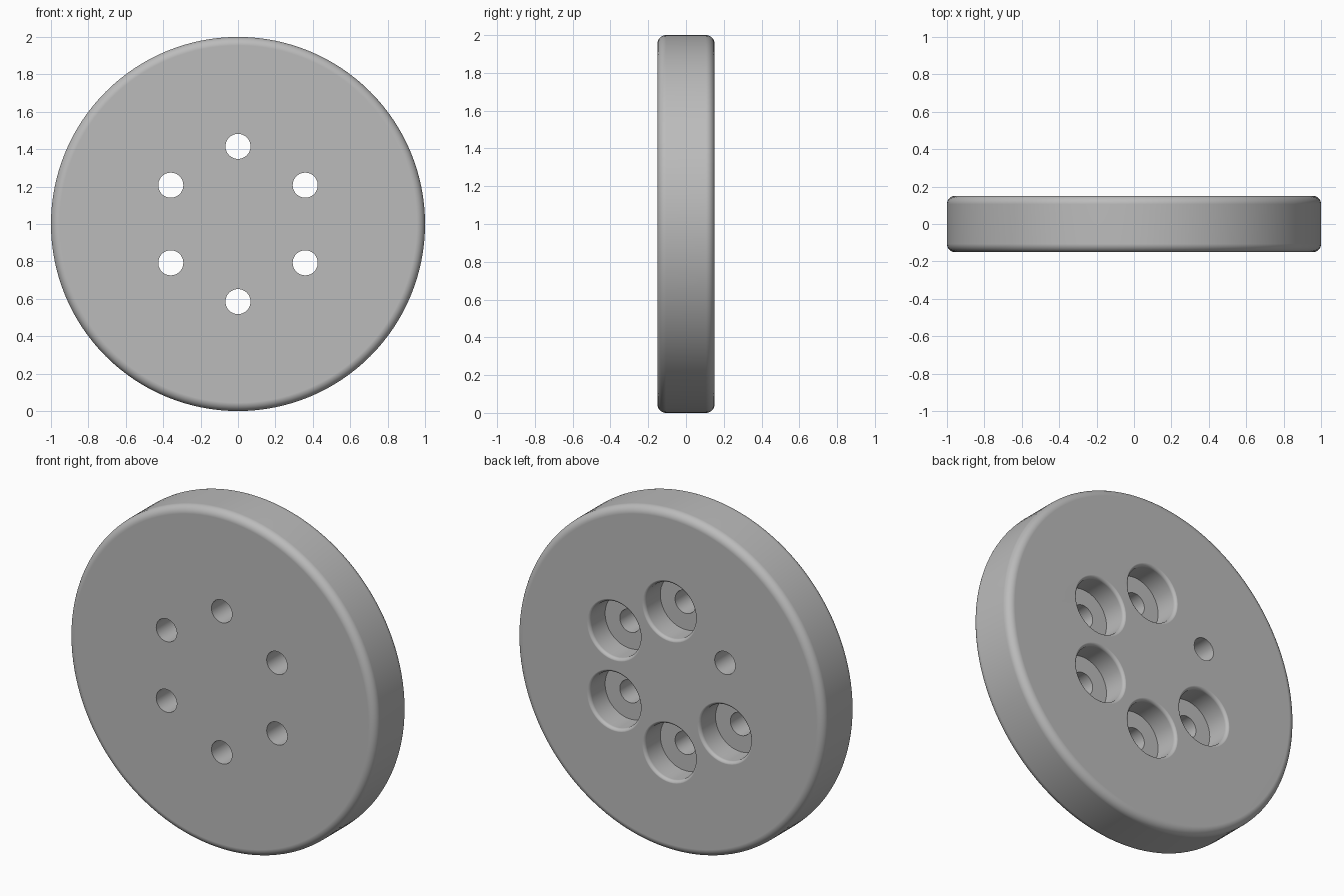
import bpy
import bmesh
from math import sin, cos, pi, radians

if "Cube" in bpy.data.objects:
    bpy.data.objects.remove(bpy.data.objects["Cube"])

RADIUS, HALF, FILLET = 1.0, 0.151, 0.045
HOLE_R, RING_R = 0.067, 0.415
BORE_R, BORE_FILLET, FLOOR_Y = 0.163, 0.02, 0.006
CENTRE_Z = 1.0
PLAIN_ANGLE = 150          # the one hole without a counterbore

grey = bpy.data.materials.new("Plain grey")
grey.use_nodes = True
grey.diffuse_color = (0.5, 0.5, 0.5, 1)
grey.node_tree.nodes["Principled BSDF"].inputs["Base Color"].default_value = (0.5, 0.5, 0.5, 1)


def arc(r, y, size, start, end, steps=8):
    """Quarter-round points as (radius, y)."""
    angles = [radians(start + (end - start) * i / steps) for i in range(steps + 1)]
    return [(r + size * cos(a), y + size * sin(a)) for a in angles]


def lathe(bm, profile, sides, x=0, z=0):
    """Closed solid of revolution about a line along y."""
    rings = [[bm.verts.new((x + r * cos(2 * pi * i / sides), y, z + r * sin(2 * pi * i / sides)))
              for i in range(sides)] for r, y in profile]
    for low, high in zip(rings, rings[1:]):
        for i in range(sides):
            j = (i + 1) % sides
            bm.faces.new((low[i], low[j], high[j], high[i]))
    bm.faces.new(rings[0])
    bm.faces.new(rings[-1])


def finish(bm, name):
    bmesh.ops.recalc_face_normals(bm, faces=bm.faces)
    mesh = bpy.data.meshes.new(name)
    bm.to_mesh(mesh)
    bm.free()
    mesh.materials.append(grey)
    obj = bpy.data.objects.new(name, mesh)
    bpy.context.collection.objects.link(obj)
    return obj


# Round plate with rolled edges
bm = bmesh.new()
edge = RADIUS - FILLET
lathe(bm, arc(edge, FILLET - HALF, FILLET, -90, 0) + arc(edge, HALF - FILLET, FILLET, 0, 90),
      128, z=CENTRE_Z)
plate = finish(bm, "drilled_plate")

# Bolt holes, five of them counterbored from the back
bm = bmesh.new()
for angle in range(30, 390, 60):
    x, z = RING_R * cos(radians(angle)), CENTRE_Z + RING_R * sin(radians(angle))
    profile = [(HOLE_R, -HALF - 0.1)]
    if angle == PLAIN_ANGLE:
        profile.append((HOLE_R, HALF + 0.1))
    else:
        lip = BORE_R + BORE_FILLET
        profile += [(HOLE_R, FLOOR_Y), (BORE_R, FLOOR_Y)]
        profile += arc(lip, HALF - BORE_FILLET + 0.0004, BORE_FILLET, 180, 90)
        profile.append((lip, HALF + 0.1))
    lathe(bm, profile, 48, x, z)
cutter = finish(bm, "hole_cutter")
cutter.hide_render = True

# Drill the plate and discard the cutter
drill = plate.modifiers.new("Drill", "BOOLEAN")
drill.operation = "DIFFERENCE"
drill.solver = "EXACT"
drill.object = cutter
bpy.ops.object.select_all(action="DESELECT")
plate.select_set(True)
bpy.context.view_layer.objects.active = plate
bpy.ops.object.modifier_apply(modifier=drill.name)
bpy.data.objects.remove(cutter)

# Smooth curved walls, keep the flat faces flat
bpy.ops.object.shade_smooth_by_angle(angle=radians(35))
flatten = plate.modifiers.new("Flat faces", "WEIGHTED_NORMAL")
flatten.keep_sharp = True
